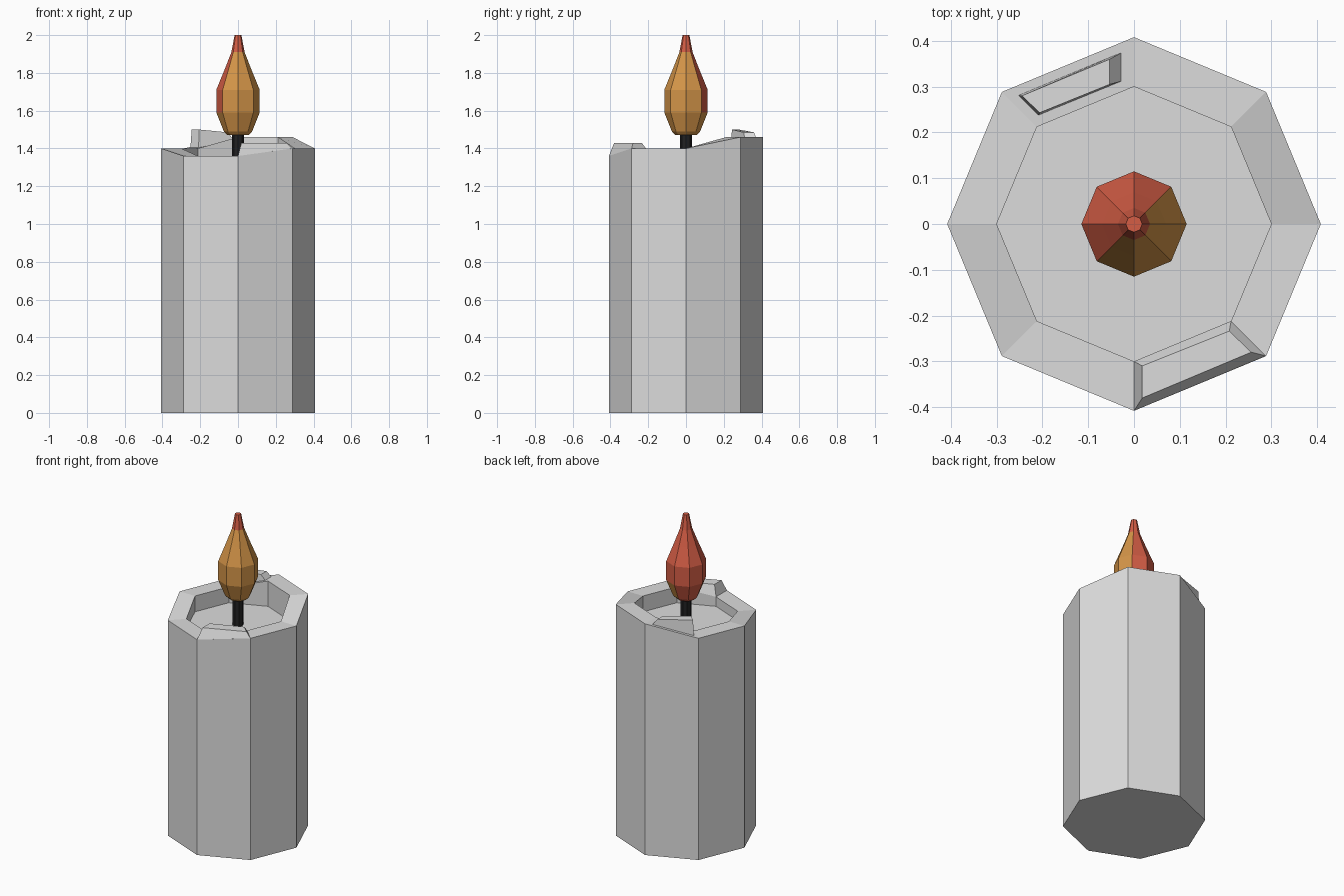
import bpy, math
from math import cos, sin, pi

if "Cube" in bpy.data.objects:
    bpy.data.objects.remove(bpy.data.objects["Cube"])


def material(name, rgb):
    m = bpy.data.materials.new(name)
    m.diffuse_color = (*rgb, 1)
    m.use_nodes = True
    m.node_tree.nodes["Principled BSDF"].inputs["Base Color"].default_value = m.diffuse_color
    return m


wax = material("grey wax", (0.72, 0.72, 0.72))
black = material("black wick", (0.015, 0.015, 0.016))
orange = material("orange flame", (0.66, 0.30, 0.065))
red = material("red flame", (0.66, 0.11, 0.06))


def build(name, verts, faces, *mats):
    me = bpy.data.meshes.new(name)
    me.from_pydata(verts, [], faces)
    for m in mats:
        me.materials.append(m)
    me.update()
    ob = bpy.data.objects.new(name, me)
    bpy.context.collection.objects.link(ob)
    return ob


def lathe(name, rings, *mats):
    """Octagonal stack; each ring is (radius, height or list of 8 heights)."""
    verts, faces = [], []
    for r, z in rings:
        zs = z if isinstance(z, list) else [z] * 8
        verts += [(r * cos(k * pi / 4), r * sin(k * pi / 4), zs[k]) for k in range(8)]
    for i in range(len(rings) - 1):
        a, b = i * 8, i * 8 + 8
        for k in range(8):
            n = (k + 1) % 8
            faces.append((a + k, a + n, b + n, b + k))
    top = (len(rings) - 1) * 8
    faces += [tuple(range(7, -1, -1)), tuple(range(top, top + 8))]
    return build(name, verts, faces, *mats)


def block(name, bottom, top, mat):
    faces = [(3, 2, 1, 0), (4, 5, 6, 7)]
    faces += [(i, (i + 1) % 4, (i + 1) % 4 + 4, i + 4) for i in range(4)]
    return build(name, bottom + top, faces, mat)


# Candle body with uneven rim and sunken melt pool
rim = [1.40, 1.46, 1.46, 1.40, 1.40, 1.36, 1.36, 1.40]
lathe("candle_body", [(0.408, 0), (0.408, rim), (0.30, rim), (0.30, 1.30)], wax)

# Raised wax lumps on the rim
block("front_wax_lump",
      [(0, -0.408, 1.36), (0.288, -0.288, 1.40), (0.212, -0.212, 1.40), (0, -0.30, 1.36)],
      [(0.018, -0.38, 1.43), (0.256, -0.28, 1.43), (0.208, -0.234, 1.43), (0.018, -0.31, 1.43)],
      wax)
block("back_wax_lump",
      [(-0.02, 0.378, 1.44), (-0.253, 0.281, 1.39), (-0.209, 0.237, 1.39), (-0.02, 0.314, 1.44)],
      [(-0.053, 0.36, 1.485), (-0.245, 0.28, 1.50), (-0.206, 0.243, 1.50), (-0.053, 0.305, 1.485)],
      wax)

# Wick
lathe("wick", [(0.031, 1.29), (0.031, 1.50)], black)

# Flame: red on the back-left and at the tip, orange elsewhere
flame = lathe("flame", [(0.055, 1.47), (0.075, 1.49), (0.115, 1.59), (0.115, 1.71),
                        (0.07, 1.82), (0.035, 1.91), (0.018, 2.0)], orange, red)
for p in flame.data.polygons:
    c = p.center
    r = math.hypot(c.x, c.y)
    d = (c.y - c.x) / math.sqrt(2) / r if r > 0.001 else 0
    if c.z > 1.91 or d > 0.8 or (d > 0.3 and c.z > 1.6):
        p.material_index = 1
